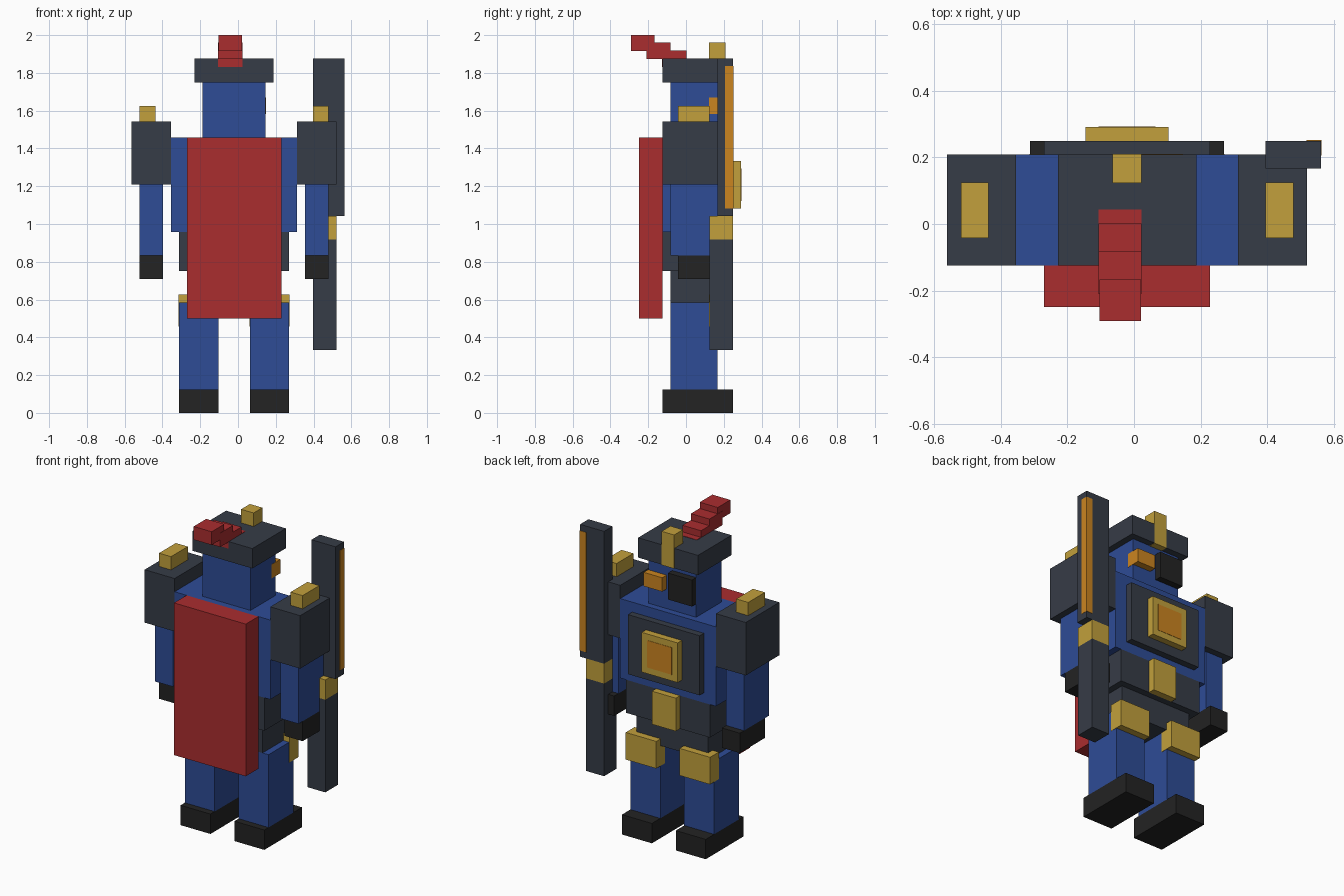
import bpy
import bmesh

if "Cube" in bpy.data.objects:
    bpy.data.objects.remove(bpy.data.objects["Cube"], do_unlink=True)

U = 2 / 48          # one block
X_SHIFT = -U / 2    # the body sits half a block off centre, balanced by the sword
PROUD = 0.002       # lifts inlaid blocks clear of flush faces


def to_linear(c):
    c /= 255
    return c / 12.92 if c <= 0.04045 else ((c + 0.055) / 1.055) ** 2.4


def material(name, *rgb):
    mat = bpy.data.materials.new(name)
    mat.use_nodes = True
    colour = (*[to_linear(c) for c in rgb], 1)
    mat.diffuse_color = colour
    bsdf = mat.node_tree.nodes["Principled BSDF"]
    bsdf.inputs["Base Color"].default_value = colour
    bsdf.inputs["Roughness"].default_value = 0.9
    return mat


BLUE = material("cloth blue", 46, 76, 150)
RED = material("cape red", 170, 45, 47)
STEEL = material("dark steel", 54, 60, 71)
GOLD = material("gold", 194, 160, 60)
ORANGE = material("glowing orange", 203, 133, 32)
BLACK = material("black leather", 35, 35, 35)


def block(name, mat, x, y, z, proud=0.0):
    """Box spanning the block ranges x, y, z."""
    bm = bmesh.new()
    bmesh.ops.create_cube(bm, size=1)
    for v in bm.verts:
        for axis, (lo, hi) in enumerate((x, y, z)):
            side = v.co[axis]
            v.co[axis] = (hi if side > 0 else lo) * U + (proud if side > 0 else -proud)
        v.co.x += X_SHIFT
    mesh = bpy.data.meshes.new(name)
    bm.to_mesh(mesh)
    bm.free()
    mesh.materials.append(mat)
    obj = bpy.data.objects.new(name, mesh)
    bpy.context.collection.objects.link(obj)


def pair(name, mat, x, y, z, proud=0.0):
    """Matching blocks on both sides of the body."""
    block("left_" + name, mat, x, y, z, proud)
    block("right_" + name, mat, (-x[1], -x[0]), y, z, proud)


# Legs
pair("boot", BLACK, (2, 7), (-3, 6), (0, 3))
pair("leg", BLUE, (2, 7), (-2, 4), (3, 14))
pair("thigh_plate", GOLD, (2, 7), (3, 5), (11, 15), PROUD)

# Waist and torso
block("hips", STEEL, (-6, 6), (-2, 4), (14, 18))
block("belt", STEEL, (-7, 7), (-3, 5), (18, 23))
block("buckle", GOLD, (-2, 2), (5, 6), (18, 23))
block("torso", BLUE, (-8, 8), (-3, 5), (23, 35))
block("chest_plate", STEEL, (-6, 6), (5, 6), (24.5, 33.5))
block("medallion", GOLD, (-3, 3), (6, 7), (26, 32))
block("medallion_gem", ORANGE, (-2, 2), (6, 7), (27, 31), PROUD)
block("cape", RED, (-6, 6), (-6, -3), (12, 35))

# Arms
pair("shoulder_pad", STEEL, (8, 13), (-3, 5), (29, 37))
pair("shoulder_stud", GOLD, (10, 12), (-1, 3), (37, 39))
pair("arm", BLUE, (9, 12), (-2, 4), (20, 29))
pair("glove", BLACK, (9, 12), (-1, 5), (17, 20))

# Head, with one glowing eye and one patch
block("head", BLUE, (-4, 4), (-2, 4), (35, 42))
block("eye", ORANGE, (1, 4), (3, 5), (38, 40), PROUD)
block("eye_patch", BLACK, (-4, 0), (4, 5), (37, 41))

# Hat with badge and stepped plume
block("hat", STEEL, (-5, 5), (-3, 5), (42, 45))
block("hat_badge", GOLD, (-1, 1), (3, 5), (42, 47), PROUD)
for step in range(4):
    y, z = 1 - 2 * step, 45 + step
    if step == 3:
        y = -4
    elif step:
        y = 2 - 2 * step
    block(f"plume_{step + 1}", RED, (-2, 1), (y - 3, y), (z - 2, z),
          0 if step == 3 else PROUD)

# Sword held beside the left arm
block("sword_grip", STEEL, (10, 13), (3, 6), (8, 22))
block("sword_collar", GOLD, (10, 13), (3, 6), (22, 25))
block("sword_blade", STEEL, (10, 14), (4, 6), (25, 45))
block("sword_edge", ORANGE, (13, 14), (5, 6), (26, 44), PROUD)
